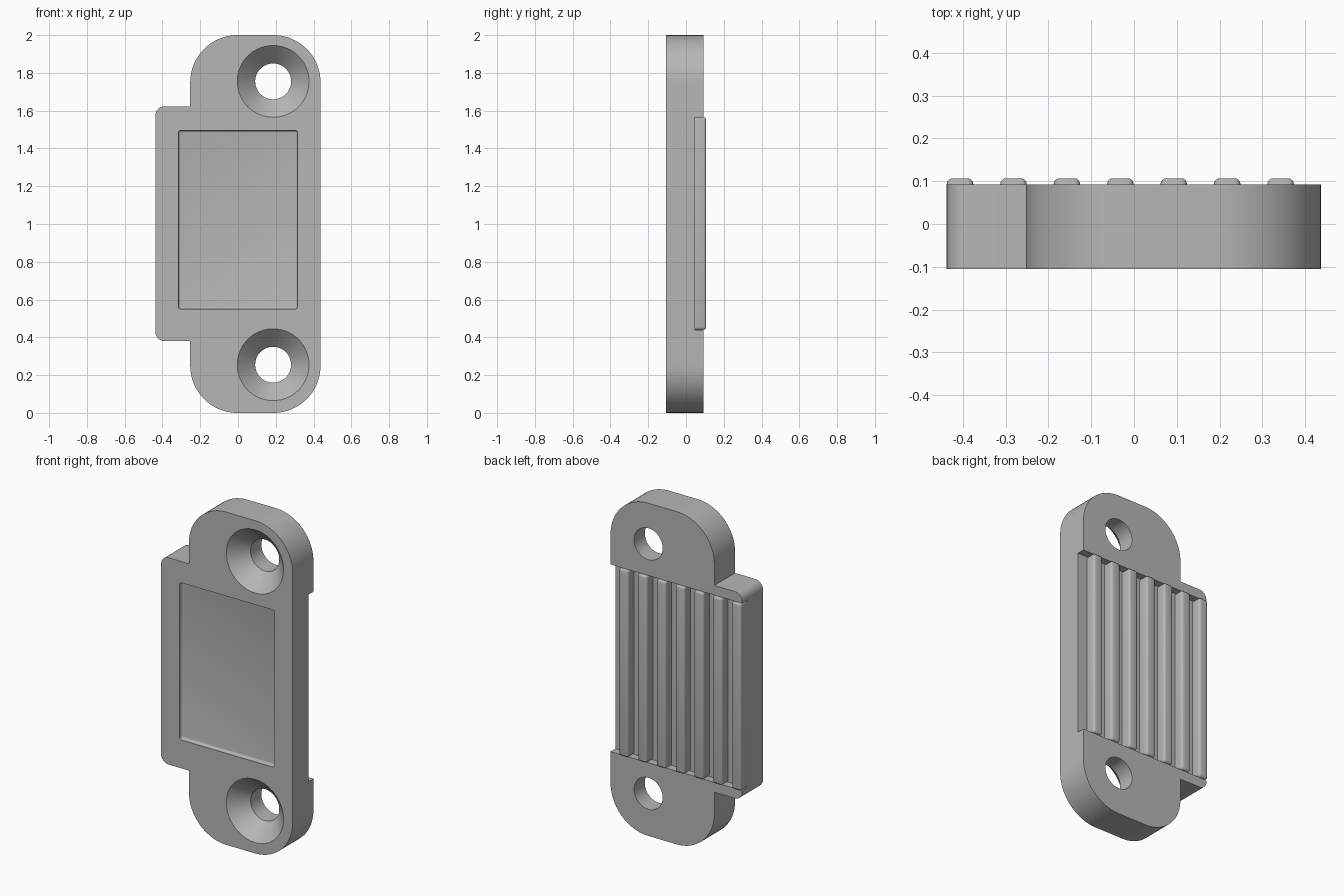
import bpy, bmesh, math
from mathutils import Matrix, Vector

cube = bpy.data.objects.get("Cube")
if cube:
    bpy.data.objects.remove(cube, do_unlink=True)

grey = bpy.data.materials.new("plain grey")
grey.use_nodes = True
COLOR = (0.47, 0.47, 0.47, 1)
grey.diffuse_color = COLOR
grey.node_tree.nodes["Principled BSDF"].inputs["Base Color"].default_value = COLOR

FRONT, BACK, FLOOR, RIB_TOP = -0.105, 0.092, 0.047, 0.107
LOW, HIGH = 0.44, 1.565          # ends of the rear channel
HOLE_X, HOLE_ZS = 0.186, (0.255, 1.755)


def make_object(name, bm):
    bmesh.ops.recalc_face_normals(bm, faces=bm.faces)
    mesh = bpy.data.meshes.new(name)
    bm.to_mesh(mesh)
    bm.free()
    mesh.materials.append(grey)
    ob = bpy.data.objects.new(name, mesh)
    bpy.context.collection.objects.link(ob)
    return ob


def box(name, x, y, z, bevel=0, segments=4):
    """Box from (min, max) ranges, with rounded edges if asked."""
    bm = bmesh.new()
    bmesh.ops.create_cube(bm, size=1)
    for v in bm.verts:
        v.co = [(a + b) / 2 + c * (b - a) for (a, b), c in zip((x, y, z), v.co)]
    if bevel:
        bmesh.ops.bevel(bm, geom=bm.edges[:], offset=bevel, segments=segments,
                        profile=0.5, affect='EDGES')
    return make_object(name, bm)


def lathe(name, profile, x, z, steps=64):
    """Solid of revolution about y from (radius, y) points."""
    bm = bmesh.new()
    rings = []
    for r, y in profile:
        rings.append([bm.verts.new((x + r * math.cos(a), y, z + r * math.sin(a)))
                      for a in (math.tau * i / steps for i in range(steps))])
    for low, high in zip(rings, rings[1:]):
        for i in range(steps):
            j = (i + 1) % steps
            bm.faces.new((low[i], low[j], high[j], high[i]))
    bm.faces.new(rings[0])
    bm.faces.new(rings[-1])
    return make_object(name, bm)


def rounded_outline(corners, steps=20):
    """Points of a polygon whose right-angled corners carry their own radius."""
    points = []
    for i, (x, z, r) in enumerate(corners):
        p = Vector((x, z))
        if not r:
            points.append(p)
            continue
        before = (Vector(corners[i - 1][:2]) - p).normalized()
        after = (Vector(corners[(i + 1) % len(corners)][:2]) - p).normalized()
        centre = p + (before + after) * r
        for k in range(steps + 1):
            a = math.pi / 2 * k / steps
            points.append(centre - after * r * math.cos(a) - before * r * math.sin(a))
    return points


def cut(target, cutter):
    mod = target.modifiers.new("cut", 'BOOLEAN')
    mod.operation = 'DIFFERENCE'
    mod.solver = 'EXACT'
    mod.object = cutter
    bpy.context.view_layer.objects.active = target
    bpy.ops.object.modifier_apply(modifier=mod.name)
    bpy.data.objects.remove(cutter, do_unlink=True)


# Plate with rounded ends and a side tab
outline = rounded_outline([
    (0.437, 0, 0.25), (0.437, 2, 0.25), (-0.253, 2, 0.25), (-0.253, 1.623, 0),
    (-0.438, 1.623, 0.05), (-0.438, 0.38, 0.05), (-0.253, 0.38, 0), (-0.253, 0, 0.25)])
bm = bmesh.new()
face = bm.faces.new([bm.verts.new((p.x, FRONT, p.y)) for p in outline])
extruded = bmesh.ops.extrude_face_region(bm, geom=[face])["geom"]
bmesh.ops.translate(bm, vec=(0, BACK - FRONT, 0),
                    verts=[g for g in extruded if isinstance(g, bmesh.types.BMVert)])
plate = make_object("plate", bm)

# Countersunk screw holes
for z in HOLE_ZS:
    cut(plate, lathe("screw_hole_cutter",
                     [(0.21, FRONT - 0.02), (0.095, FRONT + 0.095), (0.095, 0.2)], HOLE_X, z))

# Shallow front panel recess and full-width rear channel
cut(plate, box("panel_cutter", (-0.315, 0.315), (FRONT - 0.1, FRONT + 0.022),
               (0.55, 1.495), bevel=0.012))
cut(plate, box("channel_cutter", (-1, 1), (FLOOR, 0.3), (LOW, HIGH)))

# Upright grip ribs standing in the channel
ribs = [box("grip_rib", (x - 0.031, x + 0.031), (FLOOR - 0.03, RIB_TOP), (LOW, HIGH), bevel=0.014)
        for x in (-0.407 + 0.125 * i for i in range(7))]

bpy.ops.object.select_all(action='DESELECT')
for ob in [plate] + ribs:
    ob.select_set(True)
bpy.context.view_layer.objects.active = plate
bpy.ops.object.shade_smooth_by_angle(angle=math.radians(30))
